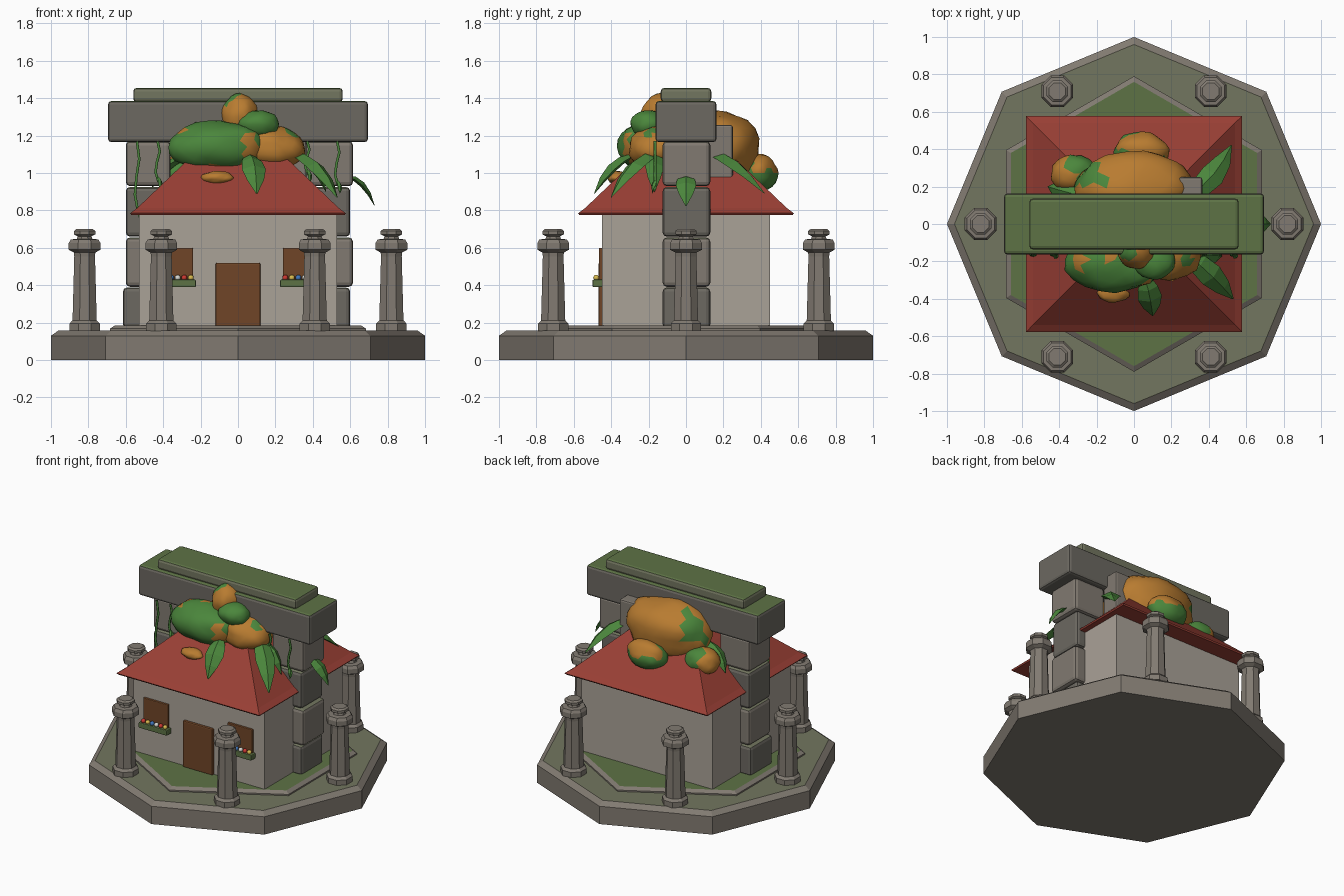
import bpy, bmesh, math, random
from mathutils import Vector, noise

random.seed(4)
if "Cube" in bpy.data.objects:
    bpy.data.objects.remove(bpy.data.objects["Cube"])


def material(name, rgb):
    m = bpy.data.materials.new(name)
    m.use_nodes = True
    col = (*rgb, 1)
    m.diffuse_color = col
    bsdf = m.node_tree.nodes["Principled BSDF"]
    bsdf.inputs["Base Color"].default_value = col
    bsdf.inputs["Roughness"].default_value = 0.9
    return m


STONE = material("stone", (.22, .195, .165))
DARK = material("dark_stone", (.15, .14, .12))
MOSS = material("moss", (.11, .17, .06))
MOSSY = material("mossy_stone", (.17, .18, .115))
WALL = material("plaster", (.40, .36, .31))
ROOF = material("roof_red", (.32, .05, .035))
WOOD = material("wood", (.16, .06, .02))
GREEN = material("leaf_green", (.07, .24, .045))
ORANGE = material("orange", (.48, .2, .03))
FLOWERS = [material("flower_" + n, c) for n, c in
           (("red", (.6, .04, .03)), ("yellow", (.7, .5, .08)),
            ("blue", (.05, .18, .5)), ("white", (.7, .7, .65)))]


def finish(bm, name, mats, smooth=False):
    bmesh.ops.recalc_face_normals(bm, faces=bm.faces)
    me = bpy.data.meshes.new(name)
    for f in bm.faces:
        f.smooth = smooth
    bm.to_mesh(me)
    bm.free()
    for m in mats:
        me.materials.append(m)
    ob = bpy.data.objects.new(name, me)
    bpy.context.collection.objects.link(ob)
    return ob


def lathe(name, sides, profile, mat, centre=(0, 0), turn=0, top=None):
    """Stack regular polygons given as (radius, height) pairs."""
    bm = bmesh.new()
    rings = []
    for r, z in profile:
        angles = [turn + math.tau * i / sides for i in range(sides)]
        rings.append([bm.verts.new((centre[0] + r * math.cos(a),
                                    centre[1] + r * math.sin(a), z)) for a in angles])
    for a, b in zip(rings, rings[1:]):
        for i in range(sides):
            j = (i + 1) % sides
            bm.faces.new((a[i], a[j], b[j], b[i]))
    bm.faces.new(rings[0][::-1])
    cap = bm.faces.new(rings[-1])
    cap.material_index = 1 if top else 0
    return finish(bm, name, [mat] + ([top] if top else []))


def box(name, lo, hi, mat, bevel=0, top=None):
    bm = bmesh.new()
    bmesh.ops.create_cube(bm, size=1)
    lo, hi = Vector(lo), Vector(hi)
    for v in bm.verts:
        v.co = (lo + hi) / 2 + v.co * (hi - lo)
    if bevel:
        bmesh.ops.bevel(bm, geom=bm.edges[:], offset=bevel, segments=2,
                        profile=.5, affect='EDGES')
    bm.normal_update()
    if top:
        for f in bm.faces:
            f.material_index = int(f.normal.z > .6)
    return finish(bm, name, [mat] + ([top] if top else []))


def blob(name, centre, radii, main, patch, amount=.3):
    """Lumpy ellipsoid with noise patches of a second colour."""
    bm = bmesh.new()
    bmesh.ops.create_icosphere(bm, subdivisions=3, radius=1)
    c, r = Vector(centre), Vector(radii)
    for v in bm.verts:
        lump = 1 + .12 * noise.noise(v.co * 1.8 + c * 5)
        v.co = c + v.co * r * lump
    for f in bm.faces:
        n = noise.noise(f.calc_center_median() * 6)
        f.material_index = int(n > amount)
    return finish(bm, name, [main, patch], True)


def leaf(name, base, mid, tip, width, thick=.02):
    """Pointed leaf with a raised midrib, following a bent path."""
    bm = bmesh.new()
    p, q, s = Vector(base), Vector(mid), Vector(tip)
    rings = []
    for t, w in ((0, .45), (.25, .85), (.5, 1), (.75, .7), (1, .06)):
        c = p * (1 - t) ** 2 + q * 2 * t * (1 - t) + s * t * t
        d = ((q - p) * (1 - t) + (s - q) * t).normalized()
        side = d.cross(Vector((0, 0, 1))).normalized()
        up = side.cross(d)
        rings.append([bm.verts.new(c + o) for o in
                      (side * width * w / 2, up * thick * w * 1.5,
                       -side * width * w / 2, -up * thick * w)])
    for a, b in zip(rings, rings[1:]):
        for i in range(4):
            j = (i + 1) % 4
            bm.faces.new((a[i], a[j], b[j], b[i]))
    bm.faces.new(rings[0])
    bm.faces.new(rings[-1])
    return finish(bm, name, [GREEN])


def vine(name, x, y, top, length):
    cu = bpy.data.curves.new(name, 'CURVE')
    cu.dimensions = '3D'
    cu.bevel_depth = .008
    cu.bevel_resolution = 1
    sp = cu.splines.new('POLY')
    sp.points.add(4)
    for i, pt in enumerate(sp.points):
        pt.co = (x + .012 * math.sin(i * 1.7), y, top - length * i / 4, 1)
    cu.materials.append(GREEN)
    bpy.context.collection.objects.link(bpy.data.objects.new(name, cu))


# Platform
lathe("platform", 8, [(1, 0), (1, .13), (.96, .158)], STONE, top=MOSSY)
lathe("hexagon_step", 6, [(.79, .15), (.79, .168), (.76, .185)], STONE,
      turn=math.pi / 2, top=MOSS)

# Ring of posts
post = [(.088, .155), (.088, .195), (.07, .212), (.06, .555), (.062, .575),
        (.092, .59), (.092, .625), (.08, .645), (.045, .648), (.04, .662),
        (.062, .672), (.062, .69), (.048, .7)]
for i in range(6):
    a = math.tau * i / 6
    lathe(f"post_{i + 1}", 8, post, STONE,
          (.82 * math.cos(a), .82 * math.sin(a)), math.pi / 8)

# House
box("walls", (-.53, -.45, .17), (.53, .45, .79), WALL)
R2 = math.sqrt(2)
lathe("roof", 4, [(.57 * R2, .775), (.577 * R2, .785), (.54 * R2, .812),
                  (.28 * R2, 1.06), (.05 * R2, 1.26)], ROOF, turn=math.pi / 4)
box("chimney", (.235, .12, .95), (.365, .25, 1.257), STONE, .012)
box("door", (-.12, -.468, .18), (.12, -.44, .52), WOOD, .008)
for side, label in ((1, "left"), (-1, "right")):
    x = side * .34
    box(f"{label}_window", (x - .1, -.466, .39), (x + .1, -.44, .6), WOOD, .005)
    box(f"{label}_flower_box", (x - .115, -.5, .39), (x + .115, -.445, .43), MOSS, .006)
    for k in range(6):
        bm = bmesh.new()
        bmesh.ops.create_icosphere(bm, subdivisions=2, radius=.016)
        ob = finish(bm, f"{label}_flower_{k + 1}", [FLOWERS[k % 4]], True)
        ob.location = (x - .0875 + .035 * k, -.48, .44)

# Stone gate over the house
for side, label in ((1, "left"), (-1, "right")):
    for k, (z0, z1) in enumerate(((.17, .388), (.392, .655), (.66, .925), (.93, 1.17))):
        outer = .6 + random.choice((0, .015))
        xs = sorted((side * .36, side * outer))
        box(f"{label}_gate_block_{k + 1}", (xs[0], -.125, z0), (xs[1], .13, z1),
            STONE if k % 2 else DARK, .022, MOSSY)
box("lintel", (-.695, -.163, 1.165), (.695, .163, 1.385), DARK, .018, MOSS)
box("lintel_cap", (-.56, -.135, 1.38), (.56, .135, 1.455), MOSSY, .018, MOSS)

# Growth on the roof
blob("back_growth", (.0, .19, 1.13), (.32, .2, .21), ORANGE, GREEN, .4)
blob("front_growth", (-.1, -.19, 1.14), (.27, .18, .14), GREEN, ORANGE, .35)
blob("side_growth", (.18, -.14, 1.13), (.18, .17, .12), ORANGE, GREEN, .4)
blob("top_growth", (.01, -.14, 1.3), (.1, .1, .12), ORANGE, GREEN, .5)
blob("upper_growth", (.11, -.2, 1.26), (.11, .1, .075), GREEN, ORANGE, .5)
blob("back_lobe", (.04, .39, 1.0), (.15, .1, .1), GREEN, ORANGE, .2)
blob("back_side_lobe", (-.32, .27, 1.0), (.13, .1, .09), GREEN, ORANGE, .2)
blob("front_spot", (-.11, -.37, .975), (.085, .05, .035), ORANGE, GREEN, .6)

# Drooping leaves
leaf("front_leaf", (.06, -.29, 1.09), (.09, -.4, 1.05), (.1, -.49, .89), .13)
leaf("front_left_leaf", (.28, -.16, 1.1), (.42, -.27, 1.08), (.53, -.4, .87), .13)
leaf("back_left_leaf", (.28, .14, 1.1), (.44, .24, 1.08), (.52, .42, .89), .13)
leaf("side_leaf", (.28, -.16, 1.1), (.42, -.17, 1.07), (.47, -.17, .9), .1)
leaf("back_right_leaf", (-.28, .15, 1.08), (-.4, .18, 1.05), (-.46, .2, .92), .1)
leaf("gate_leaf", (.58, 0, .98), (.67, 0, .97), (.73, 0, .825), .11, .012)

# Hanging vines under the lintel
for i, (x, length) in enumerate(((-.54, .38), (-.43, .22), (.37, .18), (.53, .24))):
    vine(f"vine_{i + 1}", x, -.165, 1.17, length)
    leaf(f"vine_leaf_{i + 1}", (x, -.165, 1.2 - length), (x + .02, -.175, 1.18 - length),
         (x + .015, -.18, 1.13 - length), .03, .006)
